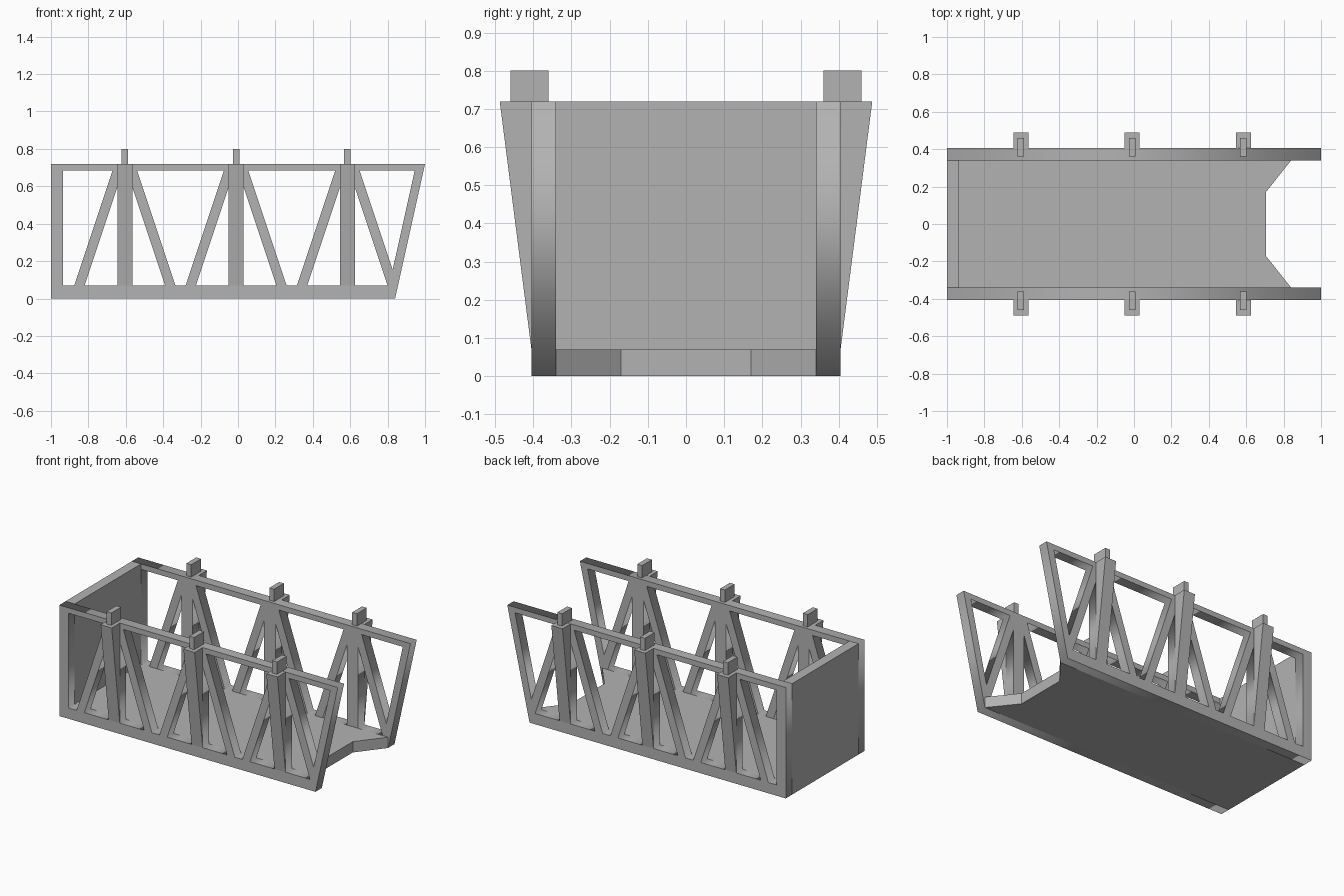
import bpy
import bmesh
from math import radians
from mathutils import Matrix

cube = bpy.data.objects.get("Cube")
if cube:
    bpy.data.objects.remove(cube, do_unlink=True)

grey = bpy.data.materials.new("plain grey")
grey.use_nodes = True
colour = (0.45, 0.45, 0.45, 1)
grey.diffuse_color = colour
grey.node_tree.nodes["Principled BSDF"].inputs["Base Color"].default_value = colour

INNER, OUTER = 0.34, 0.405      # side truss faces
DECK, CHORD, TOP = 0.07, 0.685, 0.72
BACK, WALL = -1.0, -0.935
POSTS = (-0.605, -0.01, 0.585)
HALF = 0.04                     # half width of a post


def add_object(name, bm):
    bmesh.ops.recalc_face_normals(bm, faces=bm.faces)
    mesh = bpy.data.meshes.new(name)
    bm.to_mesh(mesh)
    bm.free()
    mesh.materials.append(grey)
    obj = bpy.data.objects.new(name, mesh)
    bpy.context.collection.objects.link(obj)
    return obj


def prism(name, points, direction):
    """Extrude a flat outline of 3D points along a direction."""
    bm = bmesh.new()
    face = bm.faces.new([bm.verts.new(p) for p in points])
    ext = bmesh.ops.extrude_face_region(bm, geom=[face])
    verts = [v for v in ext["geom"] if isinstance(v, bmesh.types.BMVert)]
    bmesh.ops.translate(bm, verts=verts, vec=direction)
    return add_object(name, bm)


def box(name, x0, x1, y0, y1, z0, z1):
    return prism(name, [(x0, y0, z0), (x1, y0, z0), (x1, y1, z0), (x0, y1, z0)],
                 (0, 0, z1 - z0))


def truss(name, loops, side):
    """Filled outline with window holes, thickened into a side panel."""
    curve = bpy.data.curves.new(name, "CURVE")
    curve.dimensions = "2D"
    curve.fill_mode = "BOTH"
    curve.extrude = (OUTER - INNER) / 2
    for loop in loops:
        spline = curve.splines.new("POLY")
        spline.points.add(len(loop) - 1)
        for point, (x, z) in zip(spline.points, loop):
            point.co = (x, z, 0, 1)
        spline.use_cyclic_u = True
    helper = bpy.data.objects.new(name + "_outline", curve)
    bpy.context.collection.objects.link(helper)
    bpy.context.view_layer.update()
    graph = bpy.context.evaluated_depsgraph_get()
    mesh = bpy.data.meshes.new_from_object(helper.evaluated_get(graph))
    bpy.data.objects.remove(helper, do_unlink=True)
    bm = bmesh.new()
    bm.from_mesh(mesh)
    bpy.data.meshes.remove(mesh)
    bmesh.ops.remove_doubles(bm, verts=bm.verts, dist=0.0005)
    place = Matrix.Translation((0, side * (INNER + OUTER) / 2, 0))
    bm.transform(place @ Matrix.Rotation(radians(90), 4, "X"))
    add_object(name, bm)


# Window outlines: beside each post, between the braces, and at both ends
loops = [[(BACK, 0), (0.84, 0), (1, TOP), (BACK, TOP)]]
for c in POSTS:
    for s in (-1, 1):
        loops.append([(c + s * HALF, DECK), (c + s * 0.215, DECK), (c + s * HALF, 0.595)])
for a, b in zip(POSTS, POSTS[1:]):
    loops.append([(a + 0.27, DECK), (b - 0.27, DECK), (b - 0.065, CHORD), (a + 0.065, CHORD)])
first, last = POSTS[0], POSTS[-1]
loops.append([(WALL, DECK), (first - 0.27, DECK), (first - 0.065, CHORD), (WALL, CHORD)])
loops.append([(0.827, 0.155), (0.945, CHORD), (last + 0.065, CHORD)])

# Deck with a notched open end, and the closed end wall
prism("deck", [(BACK, -INNER, 0), (0.84, -INNER, 0), (0.705, -0.17, 0),
               (0.705, 0.17, 0), (0.84, INNER, 0), (BACK, INNER, 0)], (0, 0, DECK))
box("end_wall", BACK, WALL, -INNER, INNER, DECK, TOP)

for side, label in ((-1, "right"), (1, "left")):
    truss(label + "_truss", loops, side)
    for i, c in enumerate(POSTS, 1):
        # Buttress flaring outward towards the top of each post
        prism(f"{label}_buttress_{i}",
              [(c - HALF, side * OUTER, DECK), (c - HALF, side * OUTER, TOP),
               (c - HALF, side * 0.488, TOP)], (2 * HALF, 0, 0))
        # Peg on top of the post
        y0, y1 = sorted((side * 0.36, side * 0.46))
        box(f"{label}_peg_{i}", c - 0.017, c + 0.017, y0, y1, TOP, 0.8)
